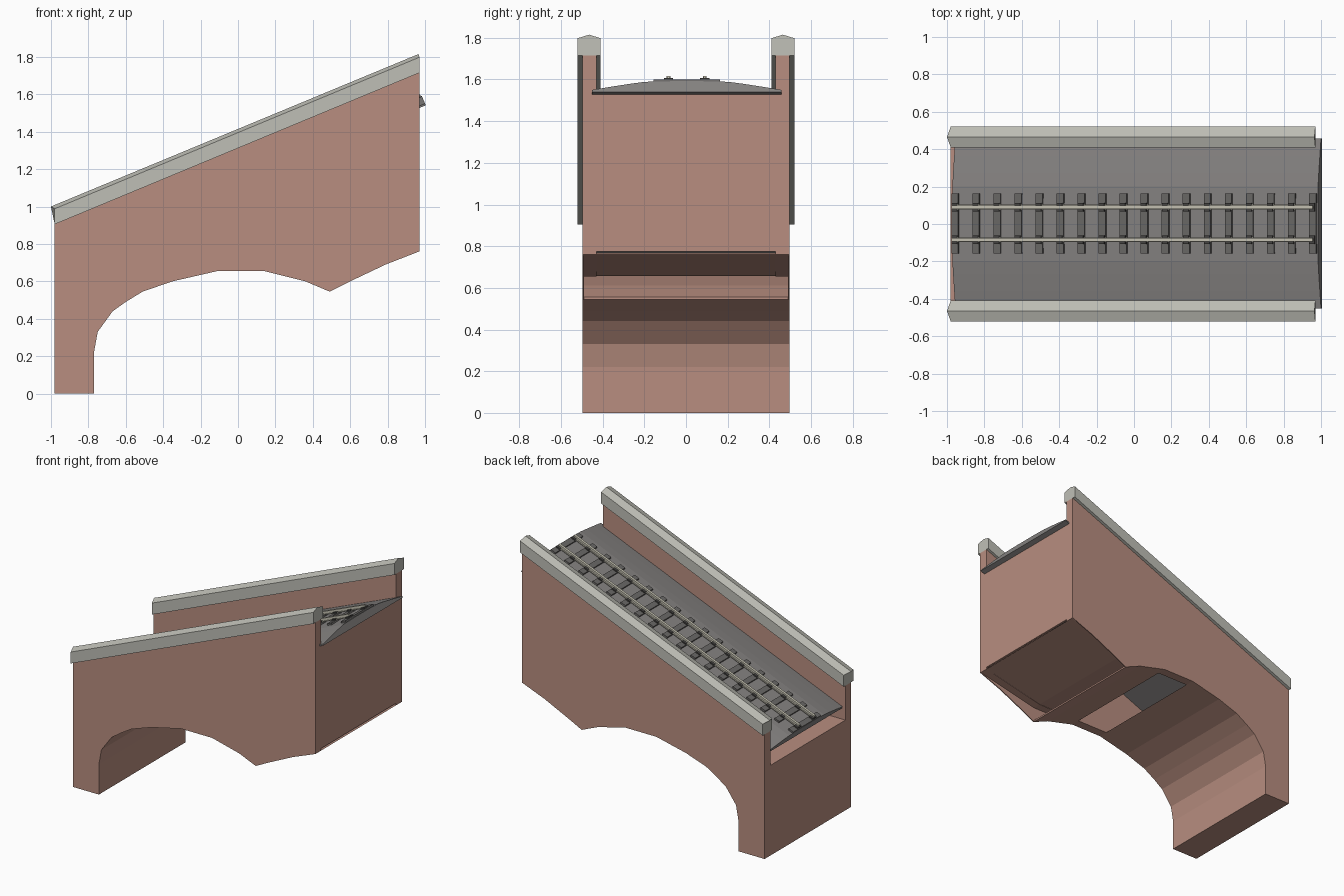
import bpy, bmesh, math
from mathutils import Matrix, Vector

if "Cube" in bpy.data.objects:
    bpy.data.objects.remove(bpy.data.objects["Cube"])

def mat(name, r, g, b):
    m = bpy.data.materials.new(name)
    m.diffuse_color = (r, g, b, 1)
    m.use_nodes = True
    m.node_tree.nodes["Principled BSDF"].inputs["Base Color"].default_value = m.diffuse_color
    return m

BRICK = mat("brick", 0.48, 0.27, 0.215)
STONE = mat("coping_stone", 0.52, 0.52, 0.47)
GRAVEL = mat("gravel", 0.23, 0.22, 0.215)
SLEEPER = mat("sleeper_grey", 0.14, 0.135, 0.13)
CHAIR = mat("dark_iron", 0.06, 0.058, 0.055)
RAIL = mat("rail_steel", 0.55, 0.53, 0.44)

def finish(name, bm, material, matrix=None):
    bmesh.ops.recalc_face_normals(bm, faces=bm.faces)
    me = bpy.data.meshes.new(name)
    bm.to_mesh(me)
    bm.free()
    me.materials.append(material)
    ob = bpy.data.objects.new(name, me)
    if matrix:
        ob.matrix_world = matrix
    bpy.context.collection.objects.link(ob)
    return ob

def loft(name, a, b, material, matrix=None):
    """Solid between two matching rings of points."""
    bm = bmesh.new()
    va = [bm.verts.new(p) for p in a]
    vb = [bm.verts.new(p) for p in b]
    bm.faces.new(va)
    bm.faces.new(vb[::-1])
    for i in range(len(va)):
        j = (i + 1) % len(va)
        bm.faces.new((va[i], va[j], vb[j], vb[i]))
    return finish(name, bm, material, matrix)

def prism(name, pts, y0, y1, material):
    """Extrude an xz outline along y."""
    return loft(name, [(x, y0, z) for x, z in pts], [(x, y1, z) for x, z in pts], material)

def boxes(name, items, material, matrix):
    """Many boxes (min corner, max corner) in one object."""
    bm = bmesh.new()
    for lo, hi in items:
        lo, hi = Vector(lo), Vector(hi)
        size = hi - lo
        m = Matrix.Translation((lo + hi) / 2) @ Matrix.Diagonal((*size, 1))
        bmesh.ops.create_cube(bm, size=1, matrix=m)
    return finish(name, bm, material, matrix)

# Outlines
left_arch = [(-0.98, 0), (-0.77, 0), (-0.77, 0.22), (-0.75, 0.33), (-0.67, 0.44),
             (-0.60, 0.49), (-0.51, 0.545), (-0.35, 0.60), (-0.11, 0.655)]
right_arch = [(0.14, 0.655), (0.36, 0.60), (0.49, 0.545)]
top = [(0.97, 1.715), (-0.98, 0.905)]

# Side walls: outer skin with full arch outline, inner parapet layer, sloped coping
skin = left_arch + right_arch + [(0.60, 0.60), (0.79, 0.69), (0.97, 0.76)] + top
inner = [(-0.98, 0.655), (0.49, 0.655), (0.97, 0.76)] + top
for s, side in ((-1, "front"), (1, "back")):
    prism(side + "_wall", skin, s * 0.49, s * 0.497, BRICK)
    prism(side + "_wall_inner", inner, s * 0.43, s * 0.49, BRICK)
    section = [(0.41, 0), (0.52, 0), (0.52, 0.083), (0.465, 0.105), (0.41, 0.083)]
    l, r = [], []
    for y, h in section:
        peak = h > 0.1
        l.append((-1.0 if peak else -0.98, s * y, (1.0 if peak else 0.905 + h)))
        r.append((0.965 if peak else 0.97, s * y, (1.815 if peak else 1.715 + h)))
    loft(side + "_coping", l, r, STONE)

# Pier with the left half of the arch, open above its level top
prism("pier_and_arch", left_arch + [(-0.98, 0.655)], -0.49, 0.49, BRICK)
# Thin right haunch of the arch
haunch = right_arch + [(x, z + 0.012) for x, z in reversed(right_arch)]
prism("arch_haunch", haunch, -0.49, 0.49, BRICK)
# Underside plate and high end wall
prism("underside_plate", [(0.14, 0.657), (0.49, 0.657), (0.97, 0.76), (0.96, 0.768),
                          (0.49, 0.667), (0.14, 0.667)], -0.43, 0.43, BRICK)
prism("end_wall", [(0.955, 0.775), (0.97, 0.775), (0.97, 1.54), (0.955, 1.535)],
      -0.49, 0.49, BRICK)

# Sloping frame for the track: local x along the slope, z normal to it
A = math.atan(0.413)
SLOPE = Matrix.Translation((1.0, 0.003, 1.55)) @ Matrix.Rotation(-A, 4, 'Y')
def along(x, n):
    return (x - 1.0 + n * math.sin(A)) / math.cos(A)

# Cambered gravel bed
half = [(0.455, 0.0), (0.36, 0.017), (0.27, 0.032), (0.20, 0.042), (0.08, 0.045)]
bed = [(-0.455, -0.01), (0.455, -0.01)] + half + [(-y, n) for y, n in reversed(half)]
L = 1.955 / math.cos(A)
loft("gravel_bed", [(-L, y, n) for y, n in bed], [(0, y, n) for y, n in bed], GRAVEL, SLOPE)

# Sleepers, rail chairs and rails
sleepers, chairs = [], []
for i in range(18):
    c = along(-0.958 + 0.1125 * i, 0.055)
    sleepers.append(((c - 0.02, -0.16, 0.04), (c + 0.02, 0.16, 0.056)))
    for y in (-0.087, 0.087):
        chairs.append(((c - 0.016, y - 0.022, 0.056), (c + 0.016, y + 0.022, 0.065)))
boxes("sleepers", sleepers, SLEEPER, SLOPE)
boxes("rail_chairs", chairs, CHAIR, SLOPE)
a, b = along(-0.975, 0.075), along(0.955, 0.075)
rails = []
for y in (-0.087, 0.087):
    for w, z0, z1 in ((0.013, 0.056, 0.061), (0.004, 0.061, 0.073), (0.009, 0.073, 0.08)):
        rails.append(((a, y - w, z0), (b, y + w, z1)))
boxes("rails", rails, RAIL, SLOPE)
